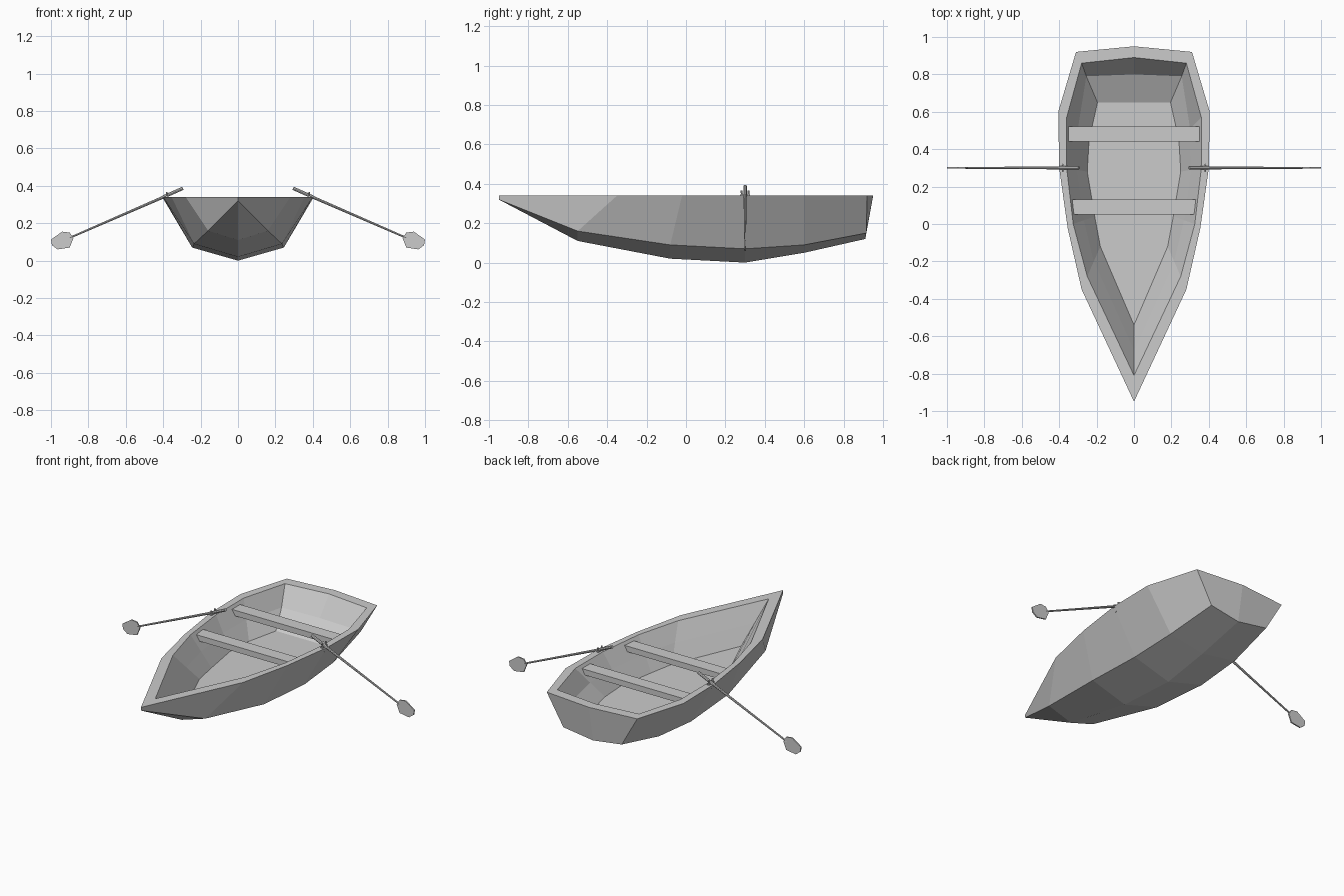
import bpy
import bmesh
from mathutils import Vector

default_cube = bpy.data.objects.get("Cube")
if default_cube:
    bpy.data.objects.remove(default_cube, do_unlink=True)

# One plain grey for the whole boat
grey = bpy.data.materials.new("plain grey")
grey.use_nodes = True
colour = (0.6, 0.6, 0.6, 1.0)
grey.diffuse_color = colour
principled = grey.node_tree.nodes["Principled BSDF"]
principled.inputs["Base Color"].default_value = colour
principled.inputs["Roughness"].default_value = 0.8

RIM_Z = 0.34
FLOOR_Z = 0.15
OAR_Y = 0.30


def finish(bm, name, mirrored=False):
    """Turn a bmesh into a flat shaded object, optionally mirrored across x."""
    bmesh.ops.remove_doubles(bm, verts=bm.verts, dist=0.0005)
    bmesh.ops.recalc_face_normals(bm, faces=bm.faces)
    mesh = bpy.data.meshes.new(name)
    bm.to_mesh(mesh)
    bm.free()
    mesh.materials.append(grey)
    obj = bpy.data.objects.new(name, mesh)
    bpy.context.collection.objects.link(obj)
    if mirrored:
        mirror = obj.modifiers.new("mirror", "MIRROR")
        mirror.use_clip = True
        mirror.merge_threshold = 0.0005
    return obj


def add_box(bm, centre, size):
    made = bmesh.ops.create_cube(bm, size=1.0)["verts"]
    for v in made:
        v.co = Vector([c + p * s for c, p, s in zip(centre, v.co, size)])


def add_rod(bm, start, end, radius_start, radius_end, sides=8):
    start, end = Vector(start), Vector(end)
    axis = end - start
    made = bmesh.ops.create_cone(bm, cap_ends=True, segments=sides, depth=axis.length,
                                 radius1=radius_start, radius2=radius_end)["verts"]
    turn = axis.to_track_quat("Z", "Y")
    for v in made:
        v.co = turn @ v.co + (start + end) / 2


def skin(bm, rows):
    """Join neighbouring rows of points, collapsing repeated corners."""
    known = {}

    def vert(p):
        key = tuple(round(c, 4) for c in p)
        if key not in known:
            known[key] = bm.verts.new(key)
        return known[key]

    for low, high in zip(rows, rows[1:]):
        for i in range(len(low) - 1):
            ring = [vert(p) for p in (low[i], low[i + 1], high[i + 1], high[i])]
            ring = list(dict.fromkeys(ring))
            if len(ring) > 2:
                bm.faces.new(ring)


# Hull: half rows running from bow to the middle of the transom
bow = (0, -0.95, 0.32)
keel = [bow] + [(0, y, z) for y, z in (
    (-0.55, 0.11), (-0.08, 0.02), (0.3, 0), (0.6, 0.05), (0.91, 0.12), (0.91, 0.12))]
chine = [bow, (0.16, -0.55, 0.16), (0.235, -0.08, 0.09), (0.245, 0.3, 0.07),
         (0.235, 0.6, 0.09), (0.2, 0.915, 0.15), keel[-1]]
rim = [(x, y, RIM_Z) for x, y in (
    (0, -0.95), (0.28, -0.35), (0.355, -0.02), (0.4, 0.3), (0.405, 0.6),
    (0.31, 0.92), (0, 0.95))]
inner_rim = [(x, y, RIM_Z) for x, y in (
    (0, -0.81), (0.25, -0.28), (0.325, 0), (0.36, 0.3), (0.36, 0.57),
    (0.28, 0.86), (0, 0.89))]
floor_edge = [(x, y, FLOOR_Z) for x, y in (
    (0, -0.54), (0.18, -0.12), (0.21, 0.04), (0.25, 0.28), (0.24, 0.45),
    (0.195, 0.65), (0, 0.65))]
floor_middle = [(0, y, z) for x, y, z in floor_edge]
# Inner wall: straight at the sides, hollowed at the stern
wall = [tuple((Vector(a) + Vector(b)) / 2) for a, b in zip(inner_rim, floor_edge)]
wall[-2:] = [(0.255, 0.79, 0.225), (0, 0.8, 0.225)]

bm = bmesh.new()
skin(bm, [keel, chine, rim, inner_rim, wall, floor_edge, floor_middle])
finish(bm, "hull", mirrored=True)

# Seats
for name, y, half_width in (("rear_seat", 0.48, 0.36), ("front_seat", 0.09, 0.335)):
    bm = bmesh.new()
    add_box(bm, (0, y, 0.305), (2 * half_width, 0.08, 0.035))
    finish(bm, name)

# Oars: tapered shaft, thicker grip and leaf shaped blade
bm = bmesh.new()
add_rod(bm, (0.33, OAR_Y, 0.37), (0.9, OAR_Y, 0.122), 0.008, 0.005)
add_rod(bm, (0.295, OAR_Y, 0.387), (0.4, OAR_Y, 0.34), 0.009, 0.009)
finish(bm, "oar_shafts", mirrored=True)

bm = bmesh.new()
outline = [(0.88, 0.12), (0.9, 0.15), (0.94, 0.155), (1, 0.113),
           (0.995, 0.083), (0.965, 0.06), (0.9, 0.07)]
face = bm.faces.new([bm.verts.new((x, OAR_Y - 0.004, z)) for x, z in outline])
pushed = bmesh.ops.extrude_face_region(bm, geom=[face], use_keep_orig=True)["geom"]
for v in pushed:
    if isinstance(v, bmesh.types.BMVert):
        v.co.y += 0.008
finish(bm, "oar_blades", mirrored=True)

# Rowlocks: a base bar on the rim, two prongs and a pin
bm = bmesh.new()
add_box(bm, (0.38, OAR_Y, 0.342), (0.014, 0.05, 0.008))
for side in (-1, 1):
    add_rod(bm, (0.38, OAR_Y + side * 0.016, 0.34),
            (0.38, OAR_Y + side * 0.018, 0.366), 0.005, 0.005, 6)
add_rod(bm, (0.38, OAR_Y, 0.31), (0.38, OAR_Y, 0.345), 0.006, 0.006, 6)
finish(bm, "rowlocks", mirrored=True)
